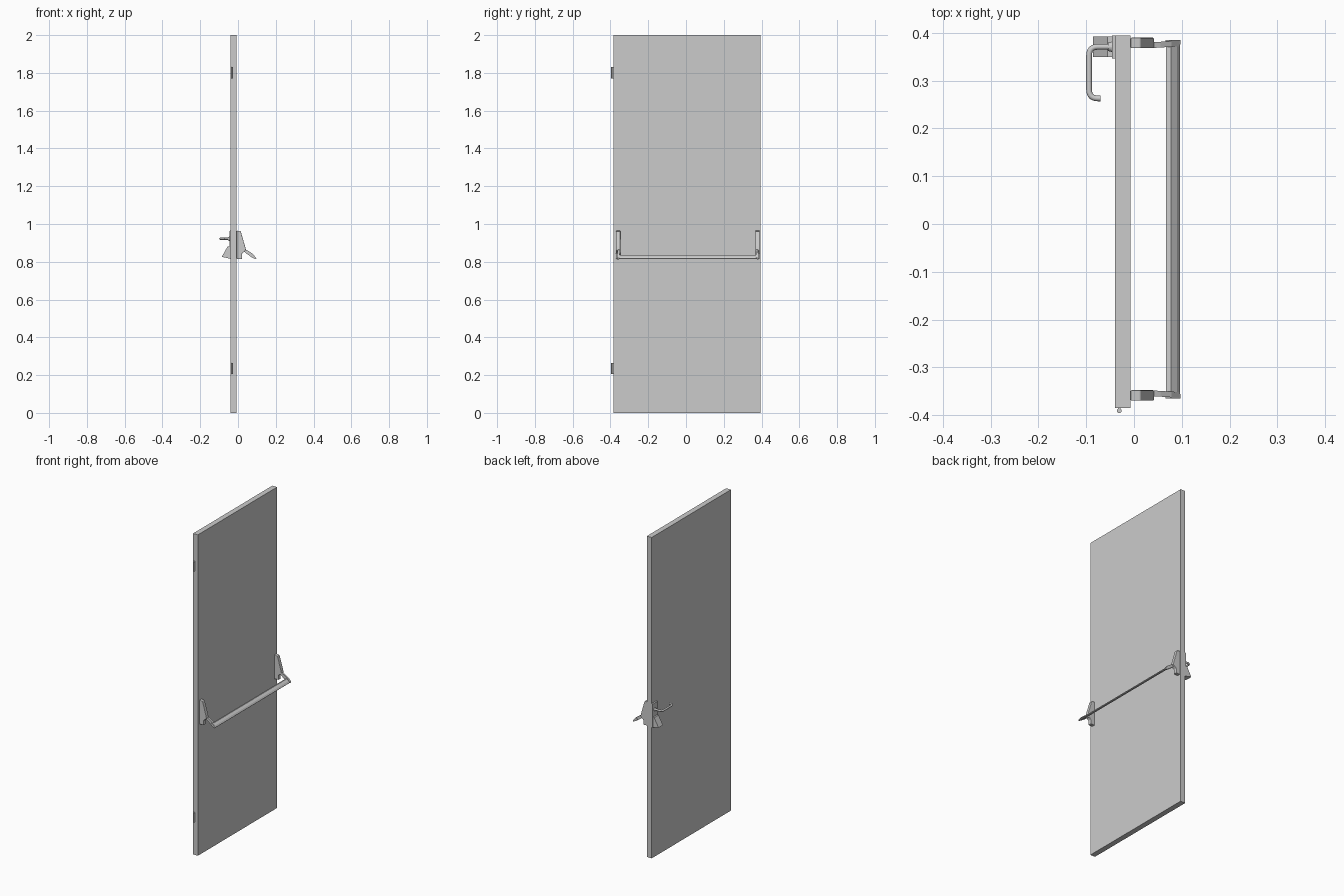
import bpy, bmesh
from mathutils import Vector

cube = bpy.data.objects.get("Cube")
if cube:
    bpy.data.objects.remove(cube)

grey = bpy.data.materials.new("grey metal")
grey.use_nodes = True
grey.diffuse_color = (0.6, 0.6, 0.6, 1)
grey.node_tree.nodes["Principled BSDF"].inputs["Base Color"].default_value = (0.6, 0.6, 0.6, 1)

MID_Y = 0.01  # the push bar is symmetric about this line


def finish(name, bm):
    bmesh.ops.recalc_face_normals(bm, faces=bm.faces)
    mesh = bpy.data.meshes.new(name)
    bm.to_mesh(mesh)
    bm.free()
    mesh.materials.append(grey)
    ob = bpy.data.objects.new(name, mesh)
    bpy.context.collection.objects.link(ob)
    return ob


def prism(name, profile, y0, y1, shift=0.0, bevel=0.0):
    """Extrude an (x, z) profile along y; shift slides it sideways as x grows."""
    bm = bmesh.new()
    x0 = min(p[0] for p in profile)
    span = max(p[0] for p in profile) - x0
    rings = [[bm.verts.new((x, y + shift * (x - x0) / span, z)) for x, z in profile]
             for y in (y0, y1)]
    bm.faces.new(rings[0])
    bm.faces.new(rings[1])
    n = len(profile)
    for i in range(n):
        j = (i + 1) % n
        bm.faces.new((rings[0][i], rings[0][j], rings[1][j], rings[1][i]))
    ob = finish(name, bm)
    if bevel:
        mod = ob.modifiers.new("soft edges", 'BEVEL')
        mod.width = bevel
        mod.segments = 2
    return ob


def box(name, x0, x1, y0, y1, z0, z1):
    return prism(name, [(x0, z0), (x1, z0), (x1, z1), (x0, z1)], y0, y1)


def mirrored(ob, name):
    """Mirrored copy across the middle of the push bar."""
    bm = bmesh.new()
    bm.from_mesh(ob.data)
    for v in bm.verts:
        v.co.y = 2 * MID_Y - v.co.y
    twin = finish(name, bm)
    for m in ob.modifiers:
        mod = twin.modifiers.new(m.name, m.type)
        mod.width, mod.segments = m.width, m.segments


# Door leaf
box("door_leaf", -0.04, -0.007, -0.385, 0.395, 0, 2)

# Hinge knuckles on the hinge edge
for name, z in (("lower_hinge", 0.235), ("upper_hinge", 1.80)):
    bm = bmesh.new()
    bmesh.ops.create_cone(bm, cap_ends=True, segments=16, radius1=0.005, radius2=0.005, depth=0.06)
    bmesh.ops.translate(bm, verts=bm.verts, vec=(-0.031, -0.391, z))
    finish(name + "_pin", bm)
    box(name + "_leaf", -0.034, -0.028, -0.391, -0.385, z - 0.03, z + 0.03)

# Push bar housings
housing = prism("back_housing",
                [(-0.007, 0.815), (0.021, 0.815), (0.021, 0.843), (0.042, 0.862),
                 (0.038, 0.88), (0.014, 0.962), (-0.007, 0.965)],
                0.368, 0.39, bevel=0.002)
mirrored(housing, "front_housing")

# Swinging arms, drifting outwards towards the bar
arm = prism("back_arm",
            [(0.03, 0.855), (0.042, 0.864), (0.055, 0.858), (0.078, 0.842),
             (0.096, 0.82), (0.094, 0.814), (0.075, 0.822), (0.052, 0.838)],
            0.368, 0.38, shift=0.004)
mirrored(arm, "front_arm")
cap = prism("back_bar_cap",
            [(0.066, 0.838), (0.078, 0.84), (0.097, 0.819), (0.095, 0.813), (0.074, 0.822)],
            0.376, 0.385)
mirrored(cap, "front_bar_cap")

# Push bar
prism("push_bar",
      [(0.067, 0.834), (0.077, 0.836), (0.09, 0.826), (0.096, 0.817),
       (0.094, 0.814), (0.075, 0.823)],
      -0.358, 0.378)

# Lock plate and sloping cylinder guard
prism("lock_plate", [(-0.04, 0.815), (-0.046, 0.818), (-0.046, 0.962), (-0.04, 0.965)],
      0.347, 0.395)
prism("lock_guard", [(-0.044, 0.817), (-0.086, 0.826), (-0.056, 0.88), (-0.044, 0.88)],
      0.35, 0.393)

# Lever handle: a bent round tube
corners = [Vector(p) for p in ((-0.044, 0.371, 0.922), (-0.094, 0.371, 0.922),
                               (-0.094, 0.263, 0.922), (-0.07, 0.263, 0.922))]
path = [corners[0]]
for a, b, c in zip(corners, corners[1:], corners[2:]):
    p = b + (a - b).normalized() * 0.018
    q = b + (c - b).normalized() * 0.018
    for i in range(7):
        t = i / 6
        path.append(p * (1 - t) ** 2 + b * 2 * t * (1 - t) + q * t * t)
path.append(corners[-1])
curve = bpy.data.curves.new("lever_handle", 'CURVE')
curve.dimensions = '3D'
curve.bevel_depth = 0.006
curve.bevel_resolution = 3
curve.use_fill_caps = True
spline = curve.splines.new('POLY')
spline.points.add(len(path) - 1)
for point, co in zip(spline.points, path):
    point.co = (*co, 1)
    point.radius = 1
spline.use_smooth = True
curve.materials.append(grey)
handle = bpy.data.objects.new("lever_handle", curve)
bpy.context.collection.objects.link(handle)

# Small collar where the lever meets the plate
bm = bmesh.new()
bmesh.ops.create_cone(bm, cap_ends=True, segments=20, radius1=0.011, radius2=0.009, depth=0.008)
for v in bm.verts:
    v.co = (-0.05 - v.co.z, 0.371 + v.co.y, 0.922 + v.co.x)
finish("lever_collar", bm)
